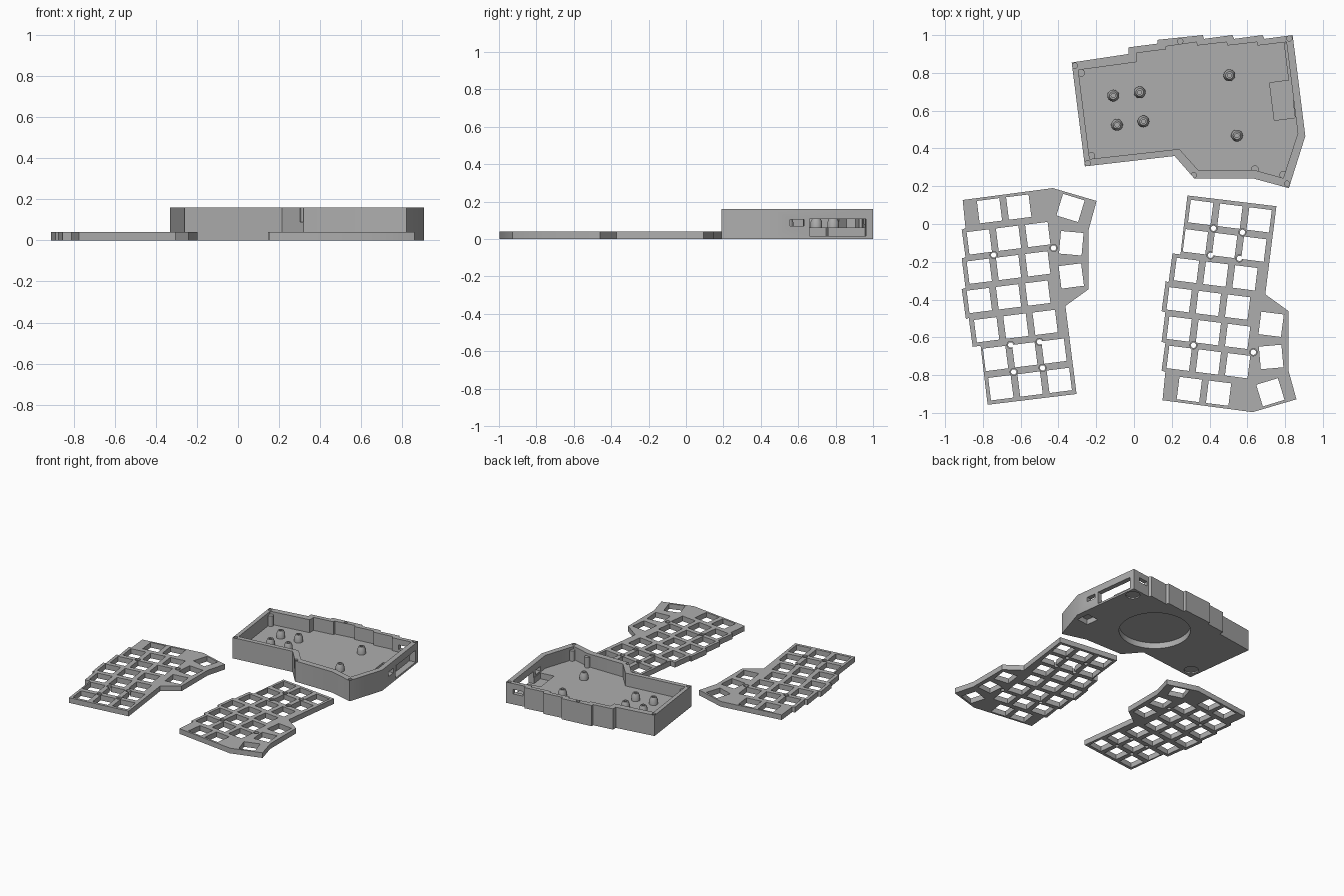
import bpy, bmesh, math
from mathutils import Matrix, Vector

old = bpy.data.objects.get("Cube")
if old:
    bpy.data.objects.remove(old, do_unlink=True)

grey = bpy.data.materials.new("plain grey")
grey.use_nodes = True
grey.diffuse_color = (0.42, 0.42, 0.42, 1)
grey.node_tree.nodes["Principled BSDF"].inputs["Base Color"].default_value = grey.diffuse_color


def add_object(name, bm):
    bmesh.ops.recalc_face_normals(bm, faces=bm.faces)
    mesh = bpy.data.meshes.new(name)
    bm.to_mesh(mesh)
    bm.free()
    mesh.materials.append(grey)
    obj = bpy.data.objects.new(name, mesh)
    bpy.context.collection.objects.link(obj)
    return obj


def prism(name, points, low, high):
    bm = bmesh.new()
    base = bm.faces.new([bm.verts.new((x, y, low)) for x, y in points])
    top = bmesh.ops.extrude_face_region(bm, geom=[base])
    verts = [v for v in top["geom"] if isinstance(v, bmesh.types.BMVert)]
    bmesh.ops.translate(bm, verts=verts, vec=(0, 0, high - low))
    return add_object(name, bm)


def rectangle(center, width, depth, degrees):
    turn = Matrix.Rotation(math.radians(degrees), 2)
    corners = [(-1, -1), (1, -1), (1, 1), (-1, 1)]
    return [Vector(center) + turn @ Vector((a * width / 2, b * depth / 2)) for a, b in corners]


def circle(center, radius, sides=24):
    angles = [math.tau * i / sides for i in range(sides)]
    return [(center[0] + radius * math.cos(a), center[1] + radius * math.sin(a)) for a in angles]


def activate(obj):
    bpy.ops.object.select_all(action="DESELECT")
    obj.select_set(True)
    bpy.context.view_layer.objects.active = obj


def cut(obj, points, low, high):
    cutter = prism("cutter", points, low, high)
    cutter.hide_render = True
    activate(obj)
    mod = obj.modifiers.new("cut", "BOOLEAN")
    mod.operation = "DIFFERENCE"
    mod.solver = "EXACT"
    mod.object = cutter
    bpy.ops.object.modifier_apply(modifier=mod.name)
    bpy.data.objects.remove(cutter, do_unlink=True)


def smooth(obj):
    activate(obj)
    bpy.ops.object.shade_smooth_by_angle(angle=math.radians(30))


# Case: stepped outer shell with an open cavity
TILT = 7.2
HEIGHT, FLOOR = 0.16, 0.06
outer = [(-.33, .855), (-.03, .9), (-.03, .935), (.125, .955), (.125, .975),
         (.365, 1), (.37, .98), (.52, 1), (.53, .98), (.68, 1), (.69, .98), (.84, 1),
         (.907, .465), (.82, .19), (.635, .24), (.32, .24), (.215, .36), (-.26, .305)]
inner = [(-.295, .815), (.013, .857), (.013, .905), (.17, .925), (.17, .94),
         (.33, .963), (.335, .945), (.49, .963), (.495, .945), (.65, .963), (.655, .945),
         (.807, .963), (.867, .48), (.79, .243), (.64, .285), (.34, .285),
         (.24, .397), (-.235, .344)]
case = prism("case", outer, 0, HEIGHT)
cut(case, inner, FLOOR, 1)

# Pocket in the floor and openings in the walls
cut(case, rectangle((.785, .655), .11, .2, TILT), .015, .1)
cut(case, rectangle((.855, .81), .08, .305, TILT), .015, .107)
cut(case, rectangle((.88, .593), .1, .075, TILT), .07, .105)
cut(case, rectangle((.745, .98), .08, .1, TILT), .08, .115)

# Recesses in the underside
cut(case, circle((.35, .643), .25, 64), -.1, .045)
cut(case, rectangle((.81, .46), .1, .1, TILT), -.1, .04)
for spot in [(.786, .925), (-.2, .385)]:
    cut(case, circle(spot, .05), -.1, .01)

# Screw holes in the rim
for spot in [(-.313, .838), (.245, .967), (.822, .982), (.81, .213), (.316, .258), (-.245, .322)]:
    cut(case, circle(spot, .014), .09, 1)
smooth(case)

# Small round bosses in the cavity corners
for i, spot in enumerate([(-.28, .8), (-.225, .36), (.79, .26), (.64, .29)]):
    smooth(prism(f"corner_boss_{i + 1}", circle(spot, .02), FLOOR - .01, HEIGHT - .02))

# Threaded standoffs on the floor, spun from a profile
profile = [(.031, FLOOR - .005), (.031, .09), (.02, .115), (.011, .115), (.011, FLOOR)]
for i, (x, y) in enumerate([(-.11, .68), (.03, .697), (-.09, .525), (.05, .543), (.505, .787), (.545, .468)]):
    bm = bmesh.new()
    verts = [bm.verts.new((r, 0, z)) for r, z in profile]
    edges = [bm.edges.new(pair) for pair in zip(verts, verts[1:])]
    bmesh.ops.spin(bm, geom=verts + edges, axis=(0, 0, 1), cent=(0, 0, 0),
                   angle=math.tau, steps=24)
    bmesh.ops.remove_doubles(bm, verts=bm.verts, dist=.0005)
    bmesh.ops.translate(bm, verts=bm.verts, vec=(x, y, 0))
    smooth(add_object(f"standoff_{i + 1}", bm))

# Key plates: one design and its mirrored twin
THICK, KEY, PITCH = 0.04, 0.12, 0.156
plate_outline = [(-.907, .127), (-.43, .19), (-.198, .122), (-.24, -.03), (-.24, -.345),
                 (-.363, -.434), (-.304, -.9), (-.775, -.957), (-.812, -.645), (-.854, -.65),
                 (-.875, -.497), (-.89, -.503), (-.912, -.345), (-.892, -.338), (-.912, -.182),
                 (-.892, -.176), (-.912, -.03), (-.892, -.022)]
row_starts = [(-.765, .07), (-.819, -.095), (-.819, -.25), (-.819, -.405),
              (-.78, -.56), (-.733, -.712), (-.705, -.867)]
thumb_keys = [((-.336, .085), -17), ((-.332, -.102), -5), ((-.332, -.275), TILT)]
plate_screws = [(-.743, -.164), (-.426, -.127), (-.653, -.64), (-.5, -.624), (-.637, -.783), (-.484, -.762)]


def key_plate(name, place):
    plate = prism(name, [place(p) for p in plate_outline], 0, THICK)
    step = Matrix.Rotation(math.radians(TILT), 2) @ Vector((PITCH, 0))
    keys = list(thumb_keys)
    for row, start in enumerate(row_starts):
        keys += [(Vector(start) + step * k, TILT) for k in range(3 if row else 2)]
    for center, degrees in keys:
        cut(plate, [place(p) for p in rectangle(center, KEY, KEY, degrees)], -.1, .1)
    for spot in plate_screws:
        cut(plate, [place(p) for p in circle(spot, .014)], -.1, .1)
        # countersink around each screw hole
        cut(plate, [place(p) for p in circle(spot, .019)], THICK - .01, .1)
    smooth(plate)


key_plate("right_key_plate", lambda p: (p[0], p[1]))
key_plate("left_key_plate", lambda p: (p[0] + 1.058, -.806 - p[1]))
